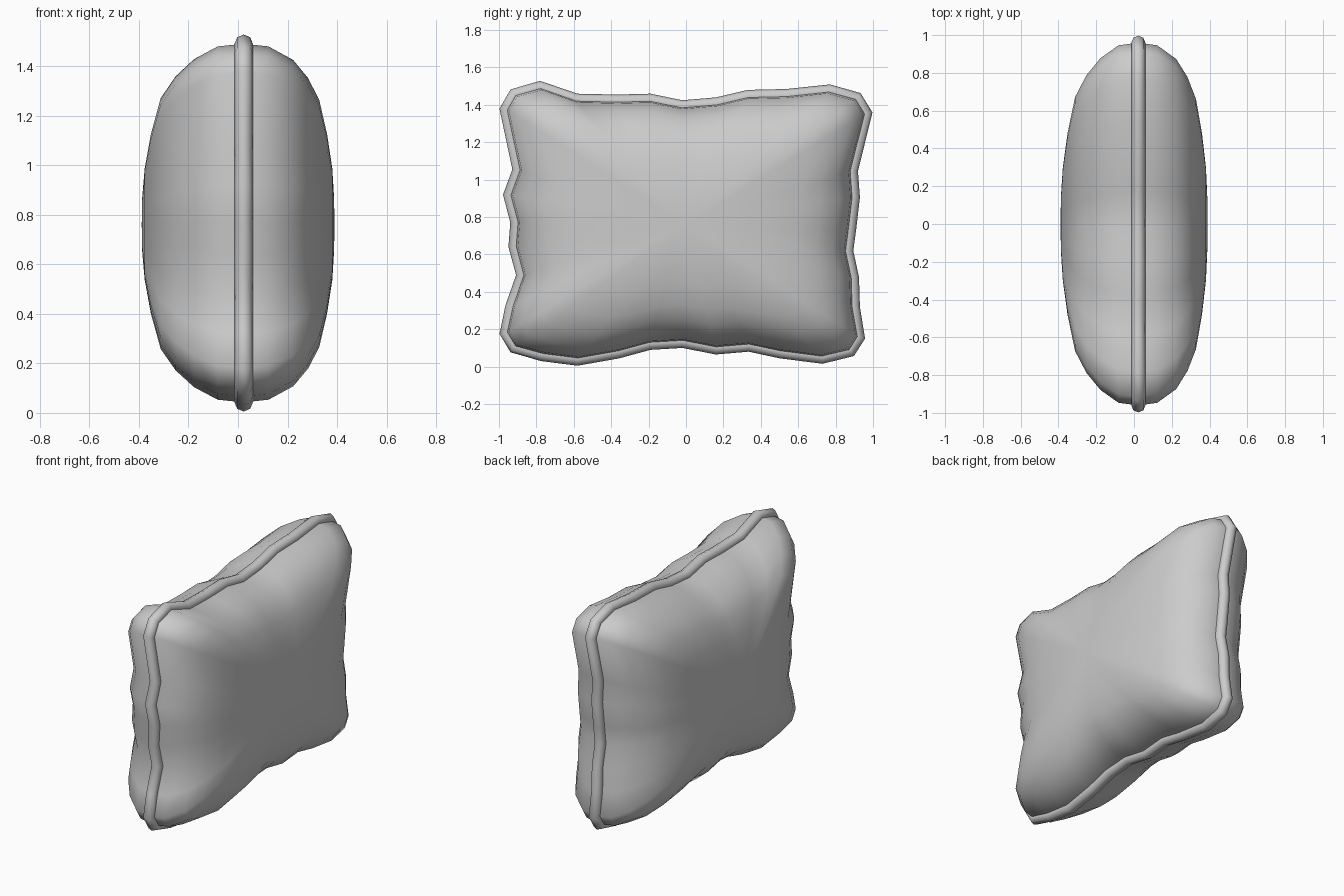
import bpy, bmesh
from mathutils import Vector

if "Cube" in bpy.data.objects:
    bpy.data.objects.remove(bpy.data.objects["Cube"])

SEAM_X = 0.023
PIPE_R = 0.037
CENTRE = Vector((0.0, 0.76))

# Outer edge of the cushion in (y, z), clockwise from the upper left corner
OUTLINE = [
    (-1, 1.38), (-.94, 1.485), (-.78, 1.53), (-.58, 1.46), (-.37, 1.455),
    (-.19, 1.46), (-.02, 1.425), (.16, 1.44), (.33, 1.48), (.54, 1.485),
    (.77, 1.51), (.935, 1.465), (1, 1.36), (.92, 1.045), (.93, .905),
    (.91, .735), (.895, .62), (.925, .48), (.93, .32), (.96, .15),
    (.90, .055), (.73, .015), (.5, .045), (.335, .08), (.16, .065),
    (-.02, .10), (-.19, .09), (-.355, .045), (-.58, .005), (-.775, .03),
    (-.94, .075), (-1, .175), (-.965, .33), (-.91, .49), (-.95, .64),
    (-.94, .77), (-.98, .92), (-.93, 1.055)]


def inset(points, d):
    """Move a clockwise outline inwards by d, mitring the corners."""
    pts = [Vector(p) for p in points]
    out = []
    for i, p in enumerate(pts):
        a = (p - pts[i - 1]).normalized()
        b = (pts[(i + 1) % len(pts)] - p).normalized()
        na, nb = Vector((a.y, -a.x)), Vector((b.y, -b.x))
        n = (na + nb).normalized()
        out.append(p + n * d / max(n.dot(na), 0.6))
    return out


seam = inset(OUTLINE, PIPE_R)

# Puffed sides: rings of the seam shrunk towards the centre as (scale, height)
RIGHT = [(.985, .10), (.91, .20), (.81, .26), (.69, .305), (.5, .337), (.31, .358), (.15, .365)]
LEFT = [(.985, .105), (.915, .20), (.82, .275), (.70, .335), (.5, .375), (.31, .40), (.15, .41)]

bm = bmesh.new()


def ring(scale, x):
    return [bm.verts.new((x, *(CENTRE + (p - CENTRE) * scale))) for p in seam]


edge = ring(1, SEAM_X)
for side, profile in ((1, RIGHT), (-1, LEFT)):
    prev = edge
    for scale, h in profile:
        cur = ring(scale, SEAM_X + side * h)
        for i in range(len(seam)):
            j = (i + 1) % len(seam)
            bm.faces.new((prev[i], prev[j], cur[j], cur[i]))
        prev = cur
    tip = bm.verts.new((SEAM_X + side * (profile[-1][1] + .002), *CENTRE))
    for i in range(len(seam)):
        bm.faces.new((prev[i], prev[(i + 1) % len(seam)], tip))
bmesh.ops.recalc_face_normals(bm, faces=bm.faces)
for f in bm.faces:
    f.smooth = True
mesh = bpy.data.meshes.new("cushion_body")
bm.to_mesh(mesh)
bm.free()
bpy.context.collection.objects.link(bpy.data.objects.new("cushion_body", mesh))

# Piping cord along the seam
curve = bpy.data.curves.new("piping", 'CURVE')
curve.dimensions = '3D'
curve.bevel_depth = PIPE_R
curve.bevel_resolution = 2
spline = curve.splines.new('POLY')
spline.points.add(len(seam) - 1)
for pt, p in zip(spline.points, seam):
    pt.co = (SEAM_X, p.x, p.y, 1)
spline.use_cyclic_u = True
spline.use_smooth = True
bpy.context.collection.objects.link(bpy.data.objects.new("piping", curve))
